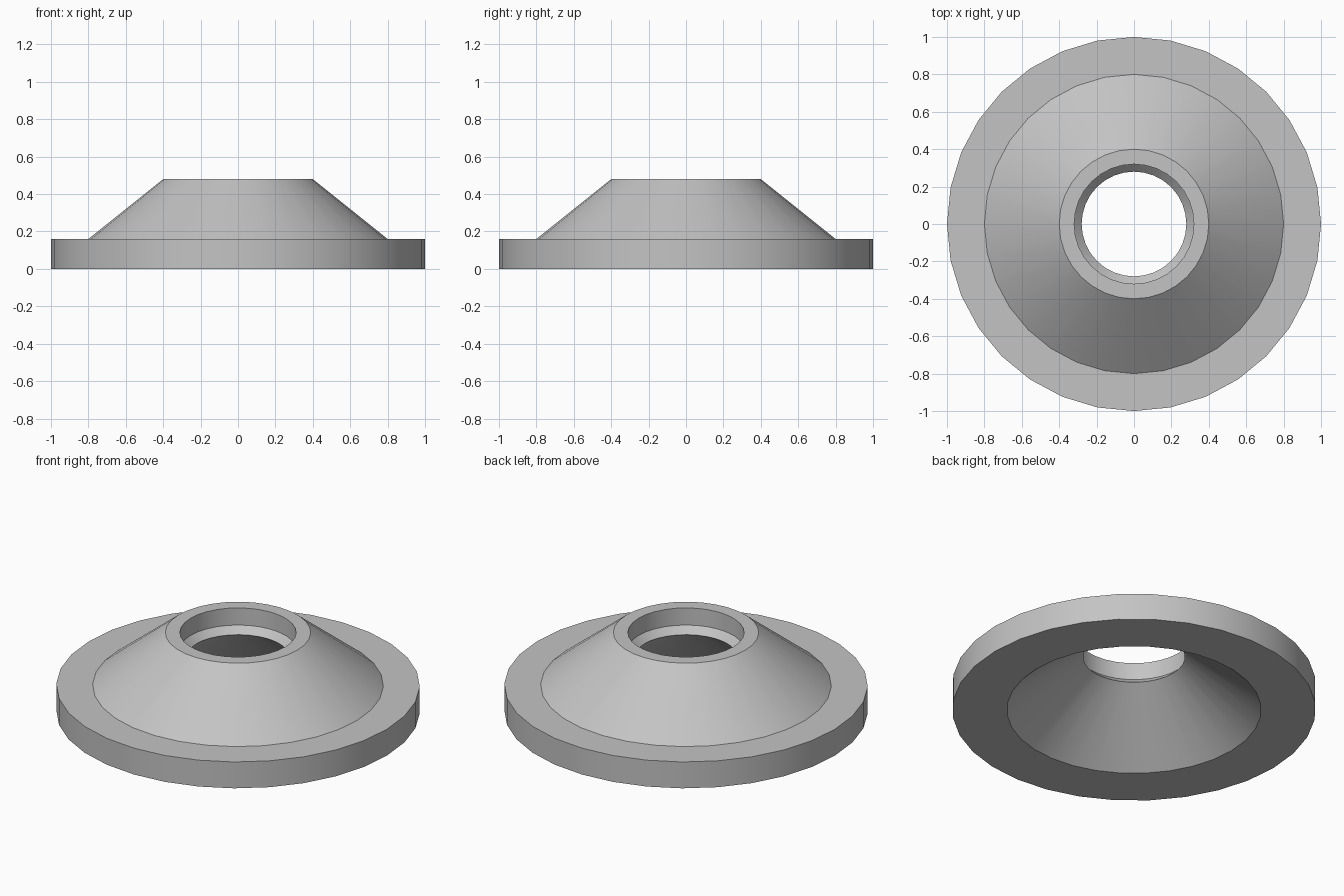
import bpy, bmesh, math

cube = bpy.data.objects.get("Cube")
if cube:
    bpy.data.objects.remove(cube, do_unlink=True)

SEGMENTS = 32

# Plain grey material
grey = bpy.data.materials.new("plain grey")
grey.use_nodes = True
colour = (0.55, 0.55, 0.55, 1)
grey.diffuse_color = colour
grey.node_tree.nodes["Principled BSDF"].inputs["Base Color"].default_value = colour


def lathe(name, profile, material):
    """Spin a closed (radius, height) profile around z."""
    bm = bmesh.new()
    verts = [bm.verts.new((r, 0, z)) for r, z in profile]
    edges = [bm.edges.new((v, verts[(i + 1) % len(verts)])) for i, v in enumerate(verts)]
    bmesh.ops.spin(bm, geom=verts + edges, cent=(0, 0, 0), axis=(0, 0, 1),
                   angle=math.tau, steps=SEGMENTS, use_duplicate=False)
    bmesh.ops.remove_doubles(bm, verts=bm.verts, dist=0.0005)
    bmesh.ops.recalc_face_normals(bm, faces=bm.faces)
    mesh = bpy.data.meshes.new(name)
    bm.to_mesh(mesh)
    bm.free()
    mesh.materials.append(material)
    obj = bpy.data.objects.new(name, mesh)
    bpy.context.collection.objects.link(obj)
    bpy.ops.object.select_all(action="DESELECT")
    obj.select_set(True)
    bpy.context.view_layer.objects.active = obj
    bpy.ops.object.shade_smooth_by_angle(angle=math.radians(30))
    return obj


# Flat flange, raised conical hub, stepped bore and hollow conical underside
lathe("flanged_cone_collar", [
    (1.0, 0.0), (1.0, 0.16), (0.8, 0.16),      # flange
    (0.4, 0.48), (0.32, 0.48),                 # hub and top rim
    (0.32, 0.376), (0.28, 0.336),              # bore and its chamfered lip
    (0.7, 0.0),                                # hollow underside
], grey)
